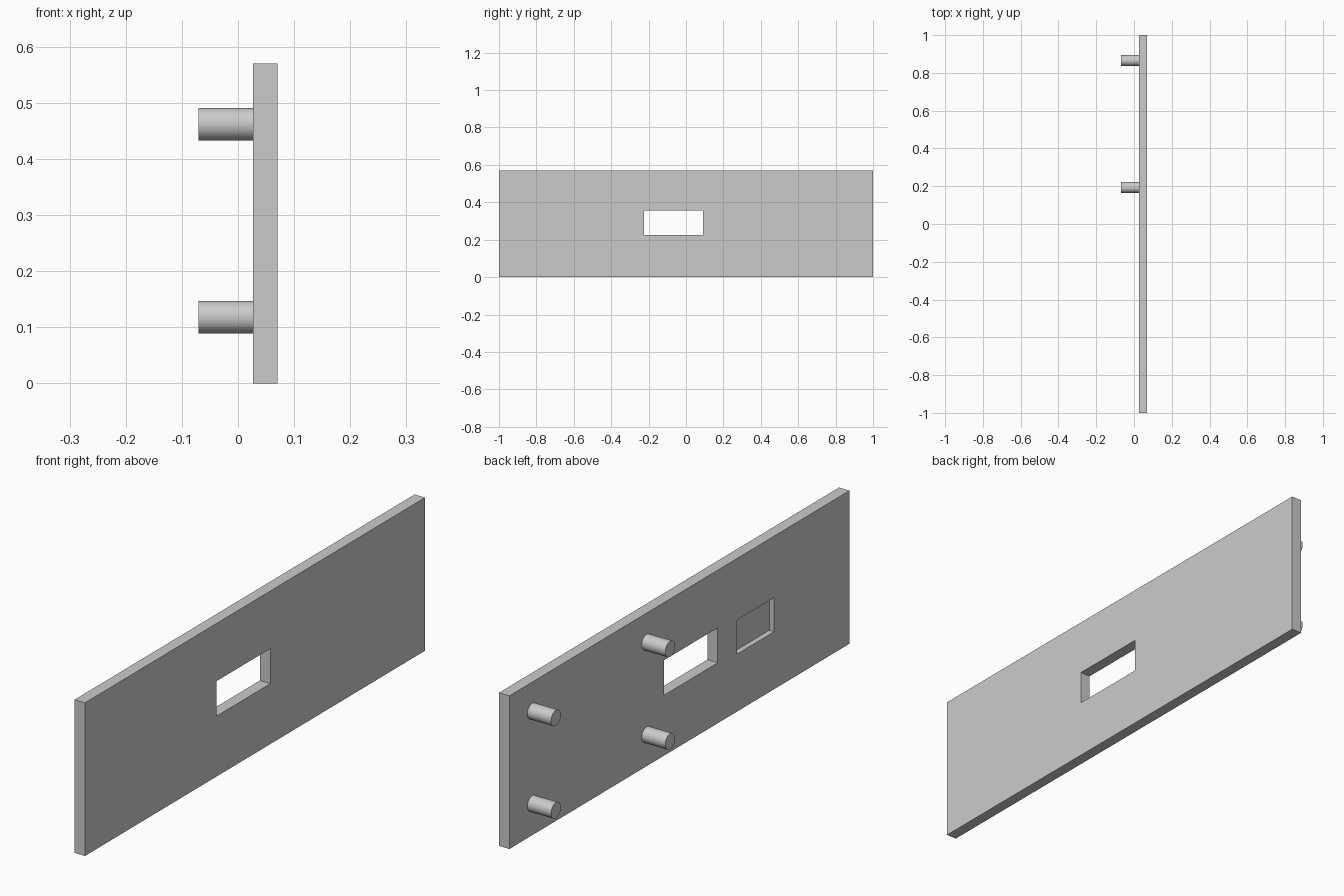
import bpy
from math import radians

default = bpy.data.objects.get("Cube")
if default:
    bpy.data.objects.remove(default, do_unlink=True)

grey = bpy.data.materials.new("light grey")
grey.use_nodes = True
colour = (0.6, 0.6, 0.6, 1)
grey.diffuse_color = colour
for node in grey.node_tree.nodes:
    if node.type == "BSDF_PRINCIPLED":
        node.inputs["Base Color"].default_value = colour

BACK, FACE = 0.027, 0.07      # plate surfaces along x
PEG_END = -0.07
HEIGHT = 0.57


def box(name, x, y, z):
    """Box from (min, max) ranges on each axis."""
    ranges = (x, y, z)
    bpy.ops.mesh.primitive_cube_add(size=1, location=[(a + b) / 2 for a, b in ranges])
    ob = bpy.context.object
    ob.name = name
    ob.scale = [b - a for a, b in ranges]
    bpy.ops.object.transform_apply(location=False, rotation=False, scale=True)
    ob.data.materials.append(grey)
    return ob


def cut(target, cutter):
    """Subtract the cutter and discard it."""
    cutter.hide_render = True
    mod = target.modifiers.new("cut", "BOOLEAN")
    mod.operation = "DIFFERENCE"
    mod.solver = "EXACT"
    mod.object = cutter
    bpy.context.view_layer.objects.active = target
    bpy.ops.object.modifier_apply(modifier=mod.name)
    bpy.data.objects.remove(cutter, do_unlink=True)


# Flat panel with a through window and a shallow pocket in its back
panel = box("panel", (BACK, FACE), (-1, 1), (0, HEIGHT))
cut(panel, box("window_cutter", (BACK - 0.1, FACE + 0.1), (-0.225, 0.09), (0.225, 0.355)))
cut(panel, box("pocket_cutter", (BACK - 0.1, BACK + 0.02), (-0.557, -0.339), (0.214, 0.341)))

# Four round mounting pegs on the back
for side, y in (("outer", 0.865), ("inner", 0.193)):
    for level, z in (("lower", 0.118), ("upper", 0.462)):
        bpy.ops.mesh.primitive_cylinder_add(
            vertices=48, radius=0.029, depth=BACK - PEG_END,
            location=((BACK + PEG_END) / 2, y, z), rotation=(0, radians(90), 0))
        peg = bpy.context.object
        peg.name = f"{side}_{level}_peg"
        peg.data.materials.append(grey)
        bpy.ops.object.shade_smooth_by_angle(angle=radians(30))
